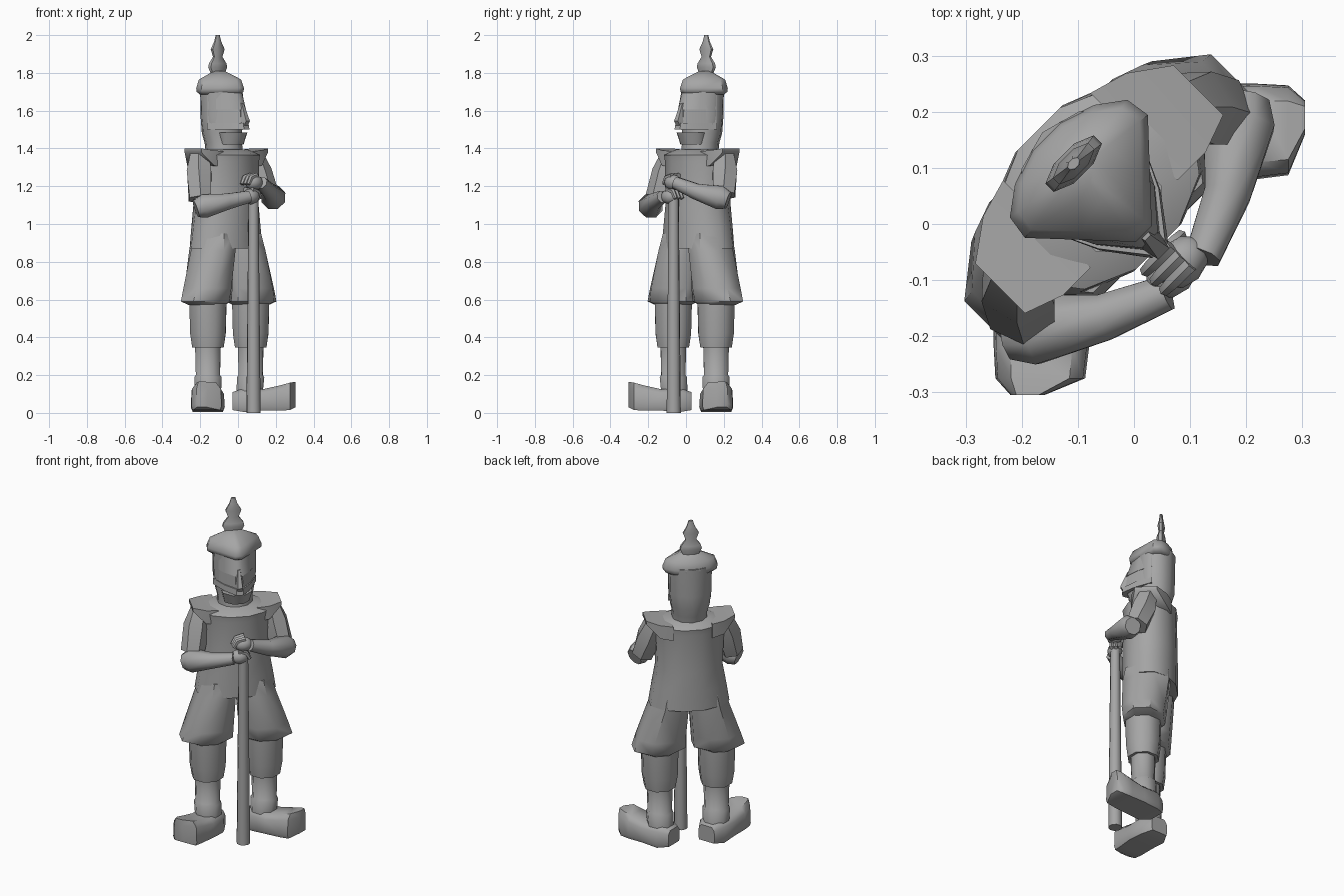
import bpy, bmesh, math
from mathutils import Vector, Matrix

if "Cube" in bpy.data.objects:
    bpy.data.objects.remove(bpy.data.objects["Cube"], do_unlink=True)

stone = bpy.data.materials.new("stone_grey")
stone.use_nodes = True
GREY = (0.38, 0.38, 0.38, 1)
stone.diffuse_color = GREY
stone.node_tree.nodes["Principled BSDF"].inputs["Base Color"].default_value = GREY

# The figure is built facing -y, then turned to face the diagonal
TURN = Matrix.Rotation(math.radians(45), 4, 'Z')
SIDES = (("left_", 1), ("right_", -1))


def finish(name, bm):
    bmesh.ops.recalc_face_normals(bm, faces=bm.faces)
    bm.transform(TURN)
    mesh = bpy.data.meshes.new(name)
    bm.to_mesh(mesh)
    bm.free()
    mesh.materials.append(stone)
    ob = bpy.data.objects.new(name, mesh)
    bpy.context.collection.objects.link(ob)
    bpy.ops.object.select_all(action='DESELECT')
    ob.select_set(True)
    bpy.context.view_layer.objects.active = ob
    bpy.ops.object.shade_smooth_by_angle(angle=math.radians(48))
    return ob


def loft(name, rings, side=1):
    """Skin a list of equal point rings and cap both ends."""
    bm = bmesh.new()
    rows = [[bm.verts.new((p[0] * side, p[1], p[2])) for p in r] for r in rings]
    n = len(rows[0])
    for a, b in zip(rows, rows[1:]):
        for i in range(n):
            j = (i + 1) % n
            bm.faces.new((a[i], a[j], b[j], b[i]))
    bm.faces.new(rows[0])
    bm.faces.new(rows[-1])
    return finish(name, bm)


def ring(x, y, z, rx, ry, n=8):
    angles = [math.tau * (i + 0.5) / n for i in range(n)]
    return [Vector((x + rx * math.cos(a), y + ry * math.sin(a), z)) for a in angles]


def mirrored(half):
    return half + [(-x, y) for x, y in reversed(half)]


def stack(name, data, n=8, side=1):
    return loft(name, [ring(*d, n=n) for d in data], side)


def tube(name, path, side=1, n=8):
    """Limb through (point, radius) pairs."""
    pts = [Vector(p) for p, r in path]
    rings = []
    for i, (p, r) in enumerate(path):
        d = pts[min(i + 1, len(pts) - 1)] - pts[max(i - 1, 0)]
        q = d.to_track_quat('Z', 'Y')
        rings.append([pts[i] + q @ v for v in ring(0, 0, 0, r, r, n)])
    return loft(name, rings, side)


def blob(name, centre, size, side=1):
    bm = bmesh.new()
    bmesh.ops.create_icosphere(bm, subdivisions=2, radius=1)
    bm.transform(Matrix.Translation((centre[0] * side, centre[1], centre[2]))
                 @ Matrix.Diagonal((*size, 1)))
    return finish(name, bm)


# Tunic with flared hem and sloping neckline
stack("tunic", [(0, .09, .87, .23, .155), (0, .09, .98, .212, .155),
                (0, .09, 1.1, .19, .155), (0, .09, 1.33, .20, .15),
                (0, .09, 1.365, .205, .155), (0, .1, 1.395, .13, .11)], 12)

# Paired limbs and clothes
for label, s in SIDES:
    # Pointed shoulder flap
    loft(label + "shoulder_flap", [
        [(x, y0, z0), (x, y1, z0), (x, y1, z1), (x, y0, z1)]
        for x, y0, y1, z0, z1 in ((.11, 0, .22, 1.3, 1.385),
                                  (.18, 0, .2, 1.31, 1.39),
                                  (.25, .025, .15, 1.38, 1.4))], s)

    # Flared trouser leg, knee breeches, shin and ankle cuff
    stack(label + "trouser", [(.1, .085, .95, .1, .13), (.112, .08, .86, .115, .14),
                              (.155, .07, .66, .145, .13), (.168, .07, .59, .155, .122),
                              (.165, .07, .57, .1, .1)], 8, s)
    stack(label + "breeches", [(.16, .065, .6, .108, .105), (.16, .065, .42, .103, .1),
                               (.16, .065, .345, .09, .09)], 8, s)
    stack(label + "shin", [(.16, .065, .37, .075, .072), (.16, .065, .2, .07, .068),
                           (.16, .065, .19, .078, .078), (.155, .07, .09, .075, .075)], 8, s)

    # Splayed shoe with upturned toe
    rings = []
    for x, y, w, z0, z1 in ((-.03, .16, .055, .015, .11), (.03, .16, .088, .005, .13),
                            (.13, .16, .09, .012, .125), (.22, .165, .085, .012, .145),
                            (.275, .167, .08, .015, .16), (.305, .19, .03, .03, .165)):
        outline = mirrored([(w * .9, z0), (w, z0 + .02), (w * .95, z1 * .8), (w * .65, z1)])
        rings.append([TURN.inverted() @ Vector((x, y + a, z)) for a, z in outline])
    loft(label + "shoe", rings, s)

    # Sleeve and forearm reaching for the staff, left arm held higher
    lift = .075 if s > 0 else 0
    tube(label + "sleeve", [((.19, .09, 1.38), .055), ((.22, .07, 1.27), .075),
                            ((.25, .035, 1.13 + lift * .3), .066)], s, 6)
    tube(label + "forearm", [((.295, .02, 1.08 + lift * .6), .05),
                             ((.26, -.005, 1.095 + lift * .6), .068),
                             ((.155, -.08, 1.12 + lift * .7), .045),
                             ((.045, -.128, 1.145 + lift), .034)], s)
    hz = 1.145 + lift
    blob(label + "hand", (.012, -.108, hz), (.053, .042, .042), s)
    for i in range(3):
        y = -.122 + i * .024
        tube(label + f"finger_{i + 1}", [((.02, y, hz + .036), .015),
                                         ((-.025, y, hz + .026), .014),
                                         ((-.045, y, hz - .01), .011)], s, 6)

# Staff
stack("staff", [(.012, -.104, 0, .038, .038), (.012, -.104, 1.14, .027, .027)], 10)

# Head with neck, chin, wedge-shaped face bands and nose
stack("head", [(0, .1, 1.36, .1, .1), (0, .11, 1.43, .1, .1),
               (0, .12, 1.48, .112, .105), (0, .122, 1.56, .122, .106),
               (0, .125, 1.73, .125, .106)], 10)
stack("chin", [(0, .055, 1.42, .075, .07), (0, .045, 1.485, .09, .085)], 8)


def face_band(name, half, z0, front0, z1, front1):
    def outline(z, f):
        pts = mirrored([(half, .11), (half * .62, .1 + (f - .1) * .55), (.02, f)])
        return [(x, y, z) for x, y in pts]
    loft(name, [outline(z0, front0), outline(z1, front1)])


face_band("upper_lip", .122, 1.5, -.066, 1.535, -.058)
face_band("cheeks", .118, 1.53, -.045, 1.61, -.035)
face_band("brow", .12, 1.605, -.04, 1.71, -.005)
loft("nose", [[(-w, .02, z), (w, .02, z), (w * .4, f, z), (-w * .4, f, z)]
              for z, w, f in ((1.52, .035, -.06), (1.545, .035, -.075),
                              (1.64, .018, -.035))])

# Peaked hat: pointed front, rounded back
brim = mirrored([(.02, -.025), (.085, .045), (.155, .12),
                 (.148, .165), (.1, .2), (.035, .222)])
loft("hat", [[(x * k, .14 + (y - .14) * k, z) for x, y in brim]
             for k, z in ((.84, 1.685), (.98, 1.7), (1, 1.72), (.88, 1.765),
                          (.42, 1.797), (.2, 1.81))])

# Flat tiered finial
stack("finial", [(0, .152, z, w, w * .35 + .004) for z, w in (
    (1.79, .045), (1.83, .066), (1.85, .06), (1.885, .032), (1.925, .048),
    (1.965, .024), (2.0, .013))], 8)
